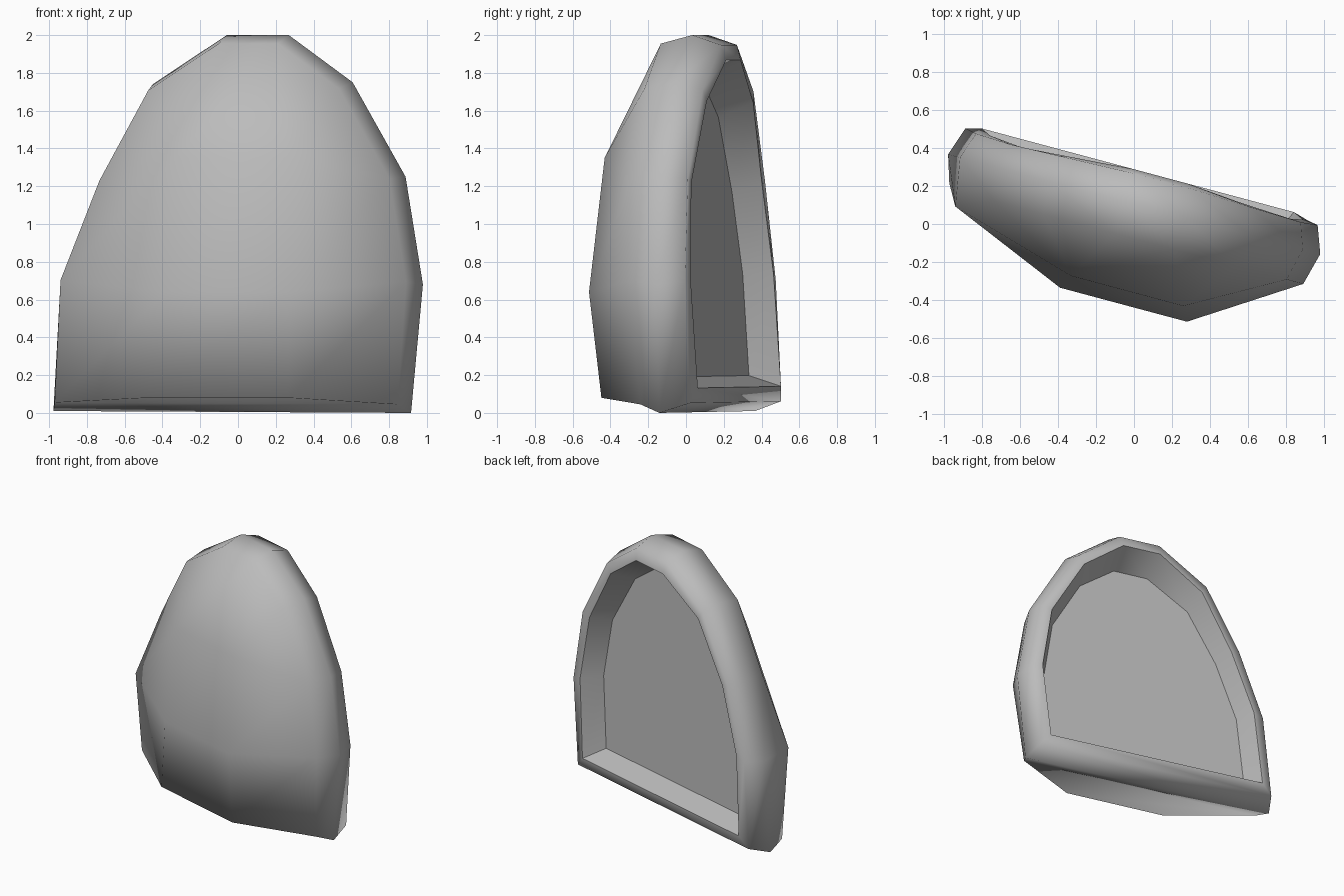
import bpy
import bmesh
import math
from mathutils import Matrix, Vector

cube = bpy.data.objects.get("Cube")
if cube:
    bpy.data.objects.remove(cube)

grey = bpy.data.materials.new("plain grey")
grey.use_nodes = True
colour = (0.5, 0.5, 0.5, 1)
grey.diffuse_color = colour
grey.node_tree.nodes["Principled BSDF"].inputs["Base Color"].default_value = colour

# Arch outline as (across, height), from right foot over the top to left foot
ARCH = [(-.97, .01), (-.905, .69), (-.705, 1.24), (-.425, 1.74), (-.02, 2),
        (.32, 2), (.67, 1.75), (.96, 1.25), (1.055, .68), (.99, 0)]
BOW = (0, .6, 1, .6, 0)
TURN = Matrix.Translation((0, .265, 0)) @ Matrix.Rotation(math.radians(-15), 4, "Z")

bm = bmesh.new()


def point(u, depth, z):
    return bm.verts.new(TURN @ Vector((u, -depth, z)))


def ring(scale, depth, bow=0, lean=0, drop=0):
    """Scaled arch; bow sinks its sides, lean sinks its upper part."""
    centre = Vector((.04, 1 - drop))
    verts = []
    for i, p in enumerate(ARCH):
        q = centre + (Vector(p) - Vector((.04, 1))) * scale
        sink = bow * BOW[min(i, len(ARCH) - 1 - i)]
        verts.append(point(q.x, depth + sink + lean * q.y, q.y))
    return verts


def push(vert, amount):
    vert.co += TURN.to_3x3() @ Vector((0, -amount, 0))


def bridge(a, b):
    count = len(a)
    for i in range(count):
        j = (i + 1) % count
        bm.faces.new((a[i], a[j], b[j], b[i]))


# Rings from the recess floor, round the rim, to the front edge
floor = ring(.79, .125, lean=.038, drop=.02)
opening = ring(.868, -.022, bow=.042)
rim = ring(.948, 0, bow=.02)
waist = ring(1, .155)
front = ring(.955, .33)
push(front[0], -.03)
push(front[-1], -.06)
push(front[1], .08)

recess = bm.faces.new(floor)
for a, b in ((floor, opening), (opening, rim), (rim, waist), (waist, front)):
    bridge(a, b)

# Bulging front: rows of four points joined down two inner columns
ROWS = [(-.33, .44, .62, .08), (-.22, .47, .68, .64), (-.18, .43, .605, 1.35)]
rows = []
for i, (right, left, depth, z) in enumerate(ROWS):
    rows.append([front[i], point(right, depth, z), point(left, depth, z), front[-1 - i]])
for low, high in zip(rows, rows[1:]):
    for j in range(3):
        bm.faces.new((low[j], low[j + 1], high[j + 1], high[j]))
bm.faces.new(rows[0])

# Crown: fans from the top row up to the arch
right, left = rows[-1][1:3]
bm.faces.new((right, left, front[5], front[4]))
for hub, steps in ((right, (2, 3)), (left, (5, 6))):
    for i in steps:
        bm.faces.new((hub, front[i + 1], front[i]))

# Smooth shell with crisp recess edges
bmesh.ops.recalc_face_normals(bm, faces=bm.faces)
for face in bm.faces:
    face.smooth = True
for loop in (floor, opening):
    for a, b in zip(loop, loop[1:] + loop[:1]):
        bm.edges.get((a, b)).smooth = False
for i in (0, -1):
    bm.edges.get((floor[i], opening[i])).smooth = False

mesh = bpy.data.meshes.new("hollow_shell")
bm.to_mesh(mesh)
bm.free()
mesh.materials.append(grey)
shell = bpy.data.objects.new("hollow_shell", mesh)
bpy.context.collection.objects.link(shell)
